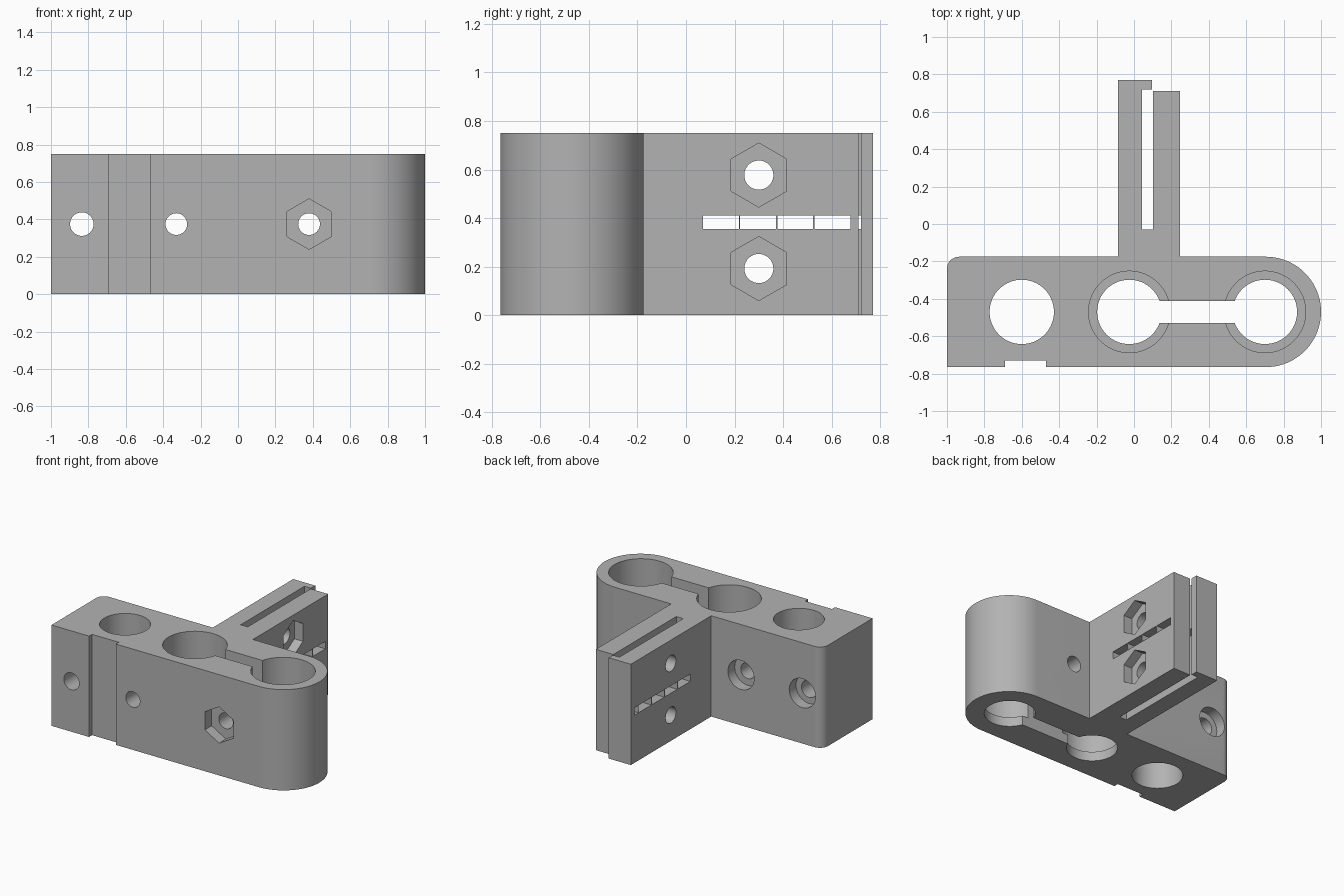
import bpy, bmesh, math

cube = bpy.data.objects.get("Cube")
if cube:
    bpy.data.objects.remove(cube, do_unlink=True)

mat = bpy.data.materials.new("plain grey")
mat.use_nodes = True
grey = (0.45, 0.45, 0.45, 1)
mat.diffuse_color = grey
mat.node_tree.nodes["Principled BSDF"].inputs["Base Color"].default_value = grey


def arc(u, v, r, start, end, n):
    """Points along an arc, angles in degrees."""
    angles = [math.radians(start + (end - start) * i / n) for i in range(n + 1)]
    return [(u + r * math.cos(a), v + r * math.sin(a)) for a in angles]


def circle(u, v, r, n=64):
    return arc(u, v, r, 90, 450, n)[:-1]


def rect(u0, u1, v0, v1):
    return [(u0, v0), (u1, v0), (u1, v1), (u0, v1)]


def prism(name, pts, axis, lo, hi):
    """Extrude a 2D outline along an axis between lo and hi."""
    place = {"x": lambda u, v, w: (w, u, v),
             "y": lambda u, v, w: (u, w, v),
             "z": lambda u, v, w: (u, v, w)}[axis]
    bm = bmesh.new()
    a = [bm.verts.new(place(u, v, lo)) for u, v in pts]
    b = [bm.verts.new(place(u, v, hi)) for u, v in pts]
    bm.faces.new(a)
    bm.faces.new(b)
    for i in range(len(pts)):
        j = (i + 1) % len(pts)
        bm.faces.new((a[i], a[j], b[j], b[i]))
    bmesh.ops.recalc_face_normals(bm, faces=bm.faces)
    me = bpy.data.meshes.new(name)
    bm.to_mesh(me)
    bm.free()
    me.materials.append(mat)
    ob = bpy.data.objects.new(name, me)
    bpy.context.collection.objects.link(ob)
    return ob


HEIGHT, MID = 0.75, 0.375
FRONT, BACK, AXIS = -0.765, -0.175, -0.47

# Bracket outline: block with round end, front notch and split arm
outline = [(-1, FRONT), (-0.69, FRONT), (-0.69, -0.73), (-0.47, -0.73), (-0.47, FRONT)]
outline += arc(0.705, AXIS, 0.295, -90, 90, 40)
outline += [(0.245, BACK), (0.245, 0.71), (0.101, 0.71), (0.101, -0.03), (0.043, -0.03),
            (0.043, 0.72), (0.097, 0.72), (0.097, 0.77), (-0.085, 0.77), (-0.085, BACK)]
outline += arc(-0.935, BACK - 0.065, 0.065, 90, 180, 10)
bracket = prism("clamp_bracket", outline, "z", 0, HEIGHT)

cutters = []


def cut(pts, axis, lo, hi):
    cutters.append(prism("cutter", pts, axis, lo, hi))


# Vertical bores; two of them widen above a thin bottom lip
for x in (-0.6, -0.025, 0.7):
    cut(circle(x, AXIS, 0.172), "z", -0.1, 1)
for x in (-0.025, 0.7):
    cut(circle(x, AXIS, 0.218), "z", 0.07, 1)
cut(rect(0.05, 0.62, -0.53, -0.412), "z", -0.1, 1)

# Screw holes through the block, with round recesses behind and a nut pocket in front
for x, r in ((-0.835, 0.063), (-0.33, 0.058), (0.38, 0.058)):
    cut(circle(x, MID, r, 40), "y", -1, 0)
for x in (-0.835, -0.33):
    cut(circle(x, MID, 0.108, 40), "y", BACK - 0.08, 0)
cut(circle(0.38, MID, 0.135, 6), "y", -1, FRONT + 0.08)

# Arm screw holes with nut pockets
for z in (0.192, 0.577):
    cut(circle(0.3, z, 0.06, 40), "x", -0.5, 0.5)
    cut(circle(0.3, z, 0.132, 6), "x", 0.175, 0.5)

# Row of slits in the arm, separated by thin ribs
for i in range(4):
    y = 0.07 + i * 0.153
    cut(rect(y, y + 0.148, 0.355, 0.41), "x", -0.5, 0.5)
cut(rect(0.682, 0.725, 0.355, 0.41), "x", -0.5, 0.07)

# Carve everything out of the bracket
bpy.context.view_layer.objects.active = bracket
for c in cutters:
    c.hide_render = True
    mod = bracket.modifiers.new("carve", "BOOLEAN")
    mod.operation = "DIFFERENCE"
    mod.solver = "EXACT"
    mod.object = c
    bpy.ops.object.modifier_apply(modifier=mod.name)
    bpy.data.objects.remove(c, do_unlink=True)

bpy.ops.object.select_all(action="DESELECT")
bracket.select_set(True)
bpy.ops.object.shade_smooth_by_angle(angle=math.radians(30))
